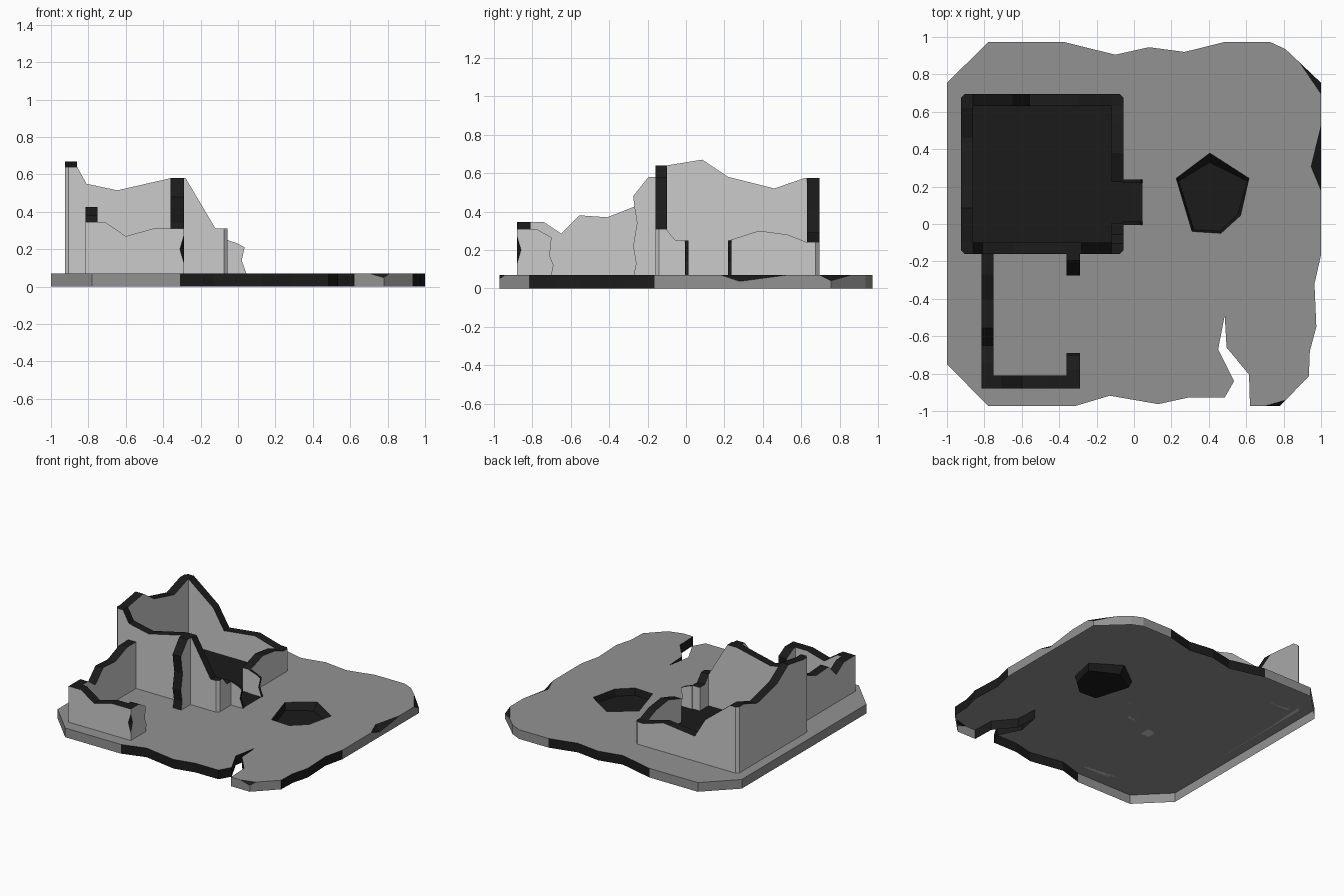
import bpy, bmesh
from mathutils import Vector

if "Cube" in bpy.data.objects:
    bpy.data.objects.remove(bpy.data.objects["Cube"])


def material(name, v):
    m = bpy.data.materials.new(name)
    m.diffuse_color = (v, v, v, 1)
    m.use_nodes = True
    m.node_tree.nodes["Principled BSDF"].inputs["Base Color"].default_value = m.diffuse_color
    return m


STONE, GROUND, DARK = material("stone", 0.56), material("ground", 0.29), material("broken_dark", 0.011)
TOP = 0.07


def finish(name, bm, mats, recalc=True):
    if recalc:
        bmesh.ops.recalc_face_normals(bm, faces=bm.faces)
    me = bpy.data.meshes.new(name)
    bm.to_mesh(me)
    bm.free()
    for m in mats:
        me.materials.append(m)
    ob = bpy.data.objects.new(name, me)
    bpy.context.collection.objects.link(ob)
    return ob


def prism(bm, low, high, dark=()):
    """Close two matching loops of points; side i is dark if i is in dark."""
    a = [bm.verts.new(p) for p in low]
    b = [bm.verts.new(p) for p in high]
    bm.faces.new(a[::-1])
    bm.faces.new(b)
    n = len(a)
    for i in range(n):
        f = bm.faces.new((a[i], a[(i + 1) % n], b[(i + 1) % n], b[i]))
        f.material_index = int(i in dark)


def open_bottom(ob, z):
    """Remove the faces lying flat at height z."""
    bm = bmesh.new()
    bm.from_mesh(ob.data)
    flat = [f for f in bm.faces if all(abs(v.co.z - z) < 1e-4 for v in f.verts)]
    bmesh.ops.delete(bm, geom=flat, context='FACES')
    bm.to_mesh(ob.data)
    bm.free()


def wall(name, axis, lo, hi, pts, outer=None, corners=()):
    """Wall along an axis, thickness lo..hi, with a ragged top profile."""
    prof = [(pts[0][0], TOP)] + pts + [(pts[-1][0], TOP)]
    if pts[-1][1] <= TOP:                      # profile already reaches the ground
        prof.pop()
    place = (lambda u, t, z: (u, t, z)) if axis == 'x' else (lambda u, t, z: (t, u, z))
    bm = bmesh.new()
    prism(bm, [place(u, lo, z) for u, z in prof], [place(u, hi, z) for u, z in prof],
          range(1, len(pts)))
    # chamfered outer corners
    edges = []
    for e in bm.edges:
        p, q = e.verts[0].co, e.verts[1].co
        if outer is not None and abs(p.x - outer) < 1e-4 and (p - q).xy.length < 1e-5:
            if any(abs(p.y - c) < 1e-4 for c in corners):
                edges.append(e)
    if edges:
        bmesh.ops.bevel(bm, geom=edges, offset=0.02, segments=1, affect='EDGES', profile=0.5)
    return finish(name, bm, (STONE, DARK))


def hull(bm, pts):
    """Convex chunk used to knock a chip out of an edge."""
    vs = [bm.verts.new(p) for p in pts]
    bmesh.ops.convex_hull(bm, input=vs)


def cut(ob, bm):
    cutter = finish("cutter", bm, (DARK,))
    cutter.hide_render = True
    mod = ob.modifiers.new("cut", 'BOOLEAN')
    mod.operation, mod.solver, mod.object = 'DIFFERENCE', 'EXACT', cutter
    mod.material_mode = 'TRANSFER'
    bpy.context.view_layer.objects.active = ob
    bpy.ops.object.modifier_apply(modifier=mod.name)
    bpy.data.objects.remove(cutter)


# Ground shell with ragged edges and a crack
outline = [(-1, -.75), (-.78, -.972), (-.31, -.972), (-.13, -.918), (.13, -.963), (.29, -.928),
           (.485, -.928), (.535, -.84), (.45, -.67), (.485, -.49), (.495, -.66), (.615, -.805),
           (.62, -.972), (.78, -.972), (.935, -.815), (.94, -.68), (.975, -.55), (.965, -.32),
           (1, -.165), (1, .755), (.81, .935), (.73, .972), (.48, .972), (.27, .92), (.08, .945),
           (-.1, .905), (-.37, .972), (-.78, .972), (-1, .755)]
bm = bmesh.new()
prism(bm, [(x, y, 0) for x, y in outline], [(x, y, TOP) for x, y in outline],
      [*range(2, 12), *range(14, 18), *range(22, 26)])
slab = finish("ground_slab", bm, (GROUND, DARK))

# Crater and edge chips
crater = [(.405, .38), (.225, .245), (.31, -.04), (.465, -.05), (.57, .045), (.615, .245)]
pit = [(.405, .33), (.24, .23), (.32, -.03), (.46, -.038), (.555, .05), (.605, .23)]
bm = bmesh.new()
prism(bm, [(x, y, .02) for x, y in pit], [(x, y, .0705) for x, y in crater])
hull(bm, [(1.001, .54, .0705), (1.001, .175, .0705), (.945, .31, .0705), (1.001, .28, .036), (1.05, .33, .1)])
hull(bm, [(.877, .875, .0705), (1.003, .69, .0705), (1.005, .757, .035), (1.1, .85, .12)])
hull(bm, [(.70, -.9725, .0705), (.815, -.94, .0705), (.775, -.975, .047), (.78, -1.05, .12)])
cut(slab, bm)
open_bottom(slab, 0)

# Main ruined building: four ragged walls with a doorway on the right
ends = (-.16, .695)
wall("left_wall", 'y', -.925, -.86,
     [(-.16, .64), (-.1, .64), (.085, .67), (.22, .58), (.46, .52), (.62, .575), (.695, .575)],
     -.925, ends)
wall("front_wall", 'x', -.16, -.1,
     [(-.86, .64), (-.81, .55), (-.645, .515), (-.36, .58), (-.28, .58), (-.12, .31)])
wall("back_wall", 'x', .63, .695,
     [(-.86, .575), (-.65, .41), (-.56, .26), (-.3, .29), (-.12, .24)])
wall("right_wall_front", 'y', -.12, -.055,
     [(-.16, .31), (-.105, .31), (-.055, .25), (.005, .25)], -.055, ends)
wall("right_wall_back", 'y', -.12, -.055,
     [(.225, .25), (.38, .3), (.53, .28), (.63, .24), (.695, .24)], -.055, ends)

# Broken porch sides
for name, y in (("porch_side_front", -.005), ("porch_side_back", .22)):
    wall(name, 'x', y, y + .018,
         [(-.06, .25), (0, .23), (.035, .21), (.02, .14), (.045, TOP)])

# Dark floor inside the building and porch
bm = bmesh.new()
floor = [(-.87, -.11), (-.11, -.11), (-.11, 0), (.045, 0), (.045, .238), (-.11, .238),
         (-.11, .64), (-.87, .64)]
bm.faces.new([bm.verts.new((x, y, .0715)) for x, y in floor])
finish("building_floor", bm, (DARK,), recalc=False)

# Side yard walls
wall("stub_wall", 'y', -.36, -.29,
     [(-.14, .58), (-.195, .58), (-.275, .48), (-.268, .42), (-.255, .34), (-.275, .22),
      (-.26, .13), (-.272, TOP)])
wall("yard_left_wall", 'y', -.815, -.75,
     [(-.88, .345), (-.74, .345), (-.65, .285), (-.555, .38), (-.41, .37), (-.27, .425), (-.15, .425)])
wall("yard_front_wall", 'x', -.88, -.81,
     [(-.75, .345), (-.71, .345), (-.6, .27), (-.455, .31), (-.36, .31)])
end = wall("yard_right_wall", 'y', -.36, -.29,
           [(-.88, .31), (-.78, .31), (-.7, .265), (-.71, .17), (-.69, .12), (-.7, TOP)])
bm = bmesh.new()
c = Vector((-.2895, -.8805, .2))
hull(bm, [c + Vector(d) for d in ((.022, 0, 0), (-.022, 0, 0), (0, .022, 0), (0, -.022, 0),
                                  (0, 0, .075), (0, 0, -.075))])
cut(end, bm)
